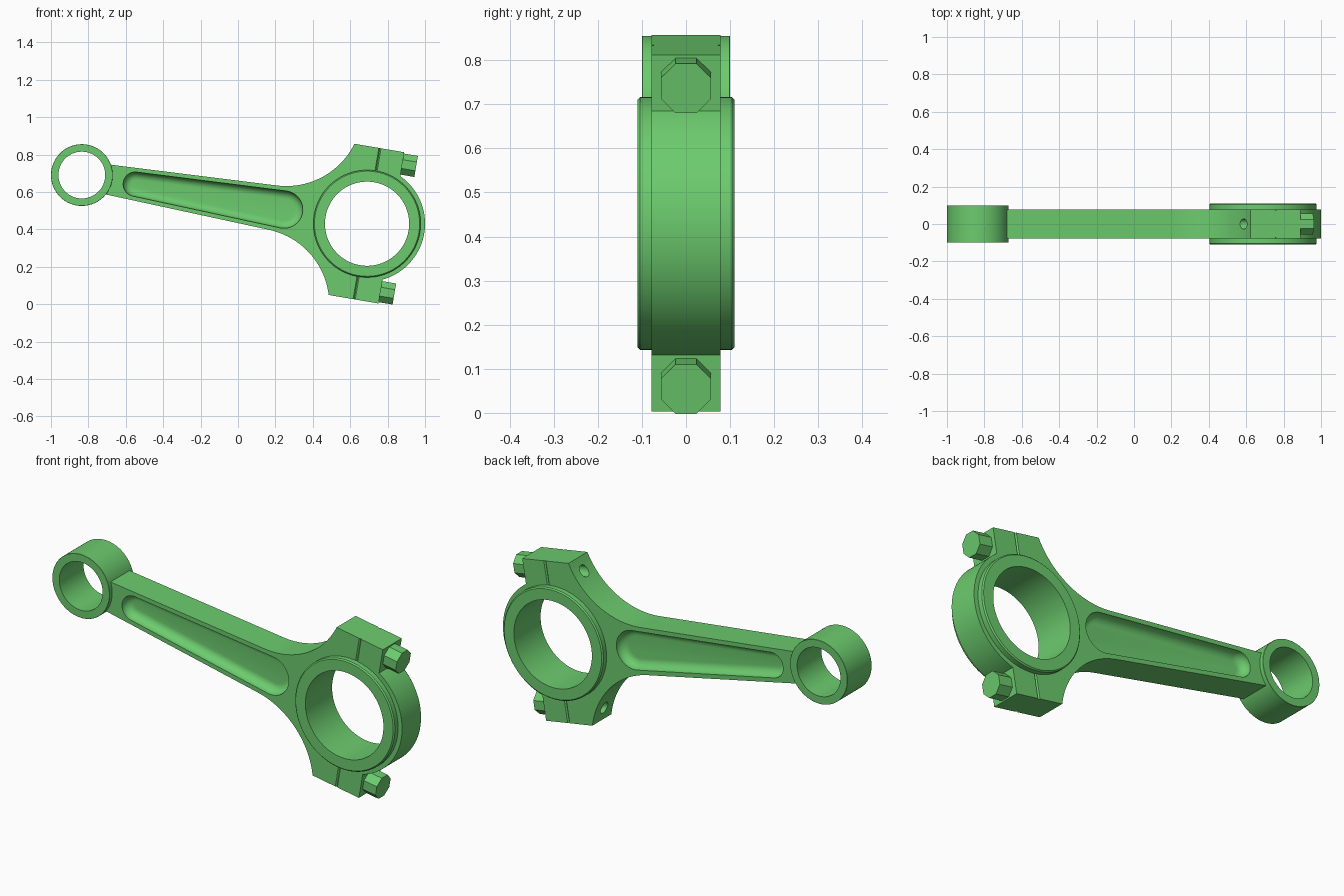
import bpy, bmesh, math
from mathutils import Matrix
from math import sin, cos, pi, radians

cube = bpy.data.objects.get("Cube")
if cube:
    bpy.data.objects.remove(cube, do_unlink=True)

# Rod frame: x runs along the rod, z across it, origin at the big bore centre
PLACE = Matrix.Translation((0.69, 0, 0.43)) @ Matrix.Rotation(radians(9.68), 4, 'Y')
LENGTH = 1.547          # distance between bore centres
HALF = 0.078            # half thickness of the rod body
BOLT_Z = 0.346          # bolt distance from the rod axis

green = bpy.data.materials.new("green")
green.use_nodes = True
COLOUR = (0.15, 0.60, 0.155, 1)
green.diffuse_color = COLOUR
green.node_tree.nodes["Principled BSDF"].inputs["Base Color"].default_value = COLOUR


def loft(name, rings, closed=False):
    """Skin a list of equal point rings; cap the ends or join them up."""
    bm = bmesh.new()
    vs = [[bm.verts.new(p) for p in ring] for ring in rings]
    n = len(vs[0])
    pairs = list(zip(vs, vs[1:])) + ([(vs[-1], vs[0])] if closed else [])
    for a, b in pairs:
        for i in range(n):
            j = (i + 1) % n
            bm.faces.new((a[i], a[j], b[j], b[i]))
    if not closed:
        bm.faces.new(vs[0])
        bm.faces.new(vs[-1])
    bmesh.ops.recalc_face_normals(bm, faces=bm.faces)
    mesh = bpy.data.meshes.new(name)
    bm.to_mesh(mesh)
    bm.free()
    mesh.materials.append(green)
    ob = bpy.data.objects.new(name, mesh)
    bpy.context.collection.objects.link(ob)
    ob.matrix_world = PLACE
    return ob


def activate(ob):
    bpy.ops.object.select_all(action='DESELECT')
    ob.select_set(True)
    bpy.context.view_layer.objects.active = ob


def smooth(ob, angle=30):
    activate(ob)
    bpy.ops.object.shade_smooth_by_angle(angle=radians(angle))


def prism_y(name, outline, half):
    return loft(name, [[(x, y, z) for x, z in outline] for y in (-half, half)])


def prism_x(name, radius, sides, x0, x1, z, turn=0.0):
    pts = [(radius * cos(turn + 2 * pi * i / sides), z + radius * sin(turn + 2 * pi * i / sides))
           for i in range(sides)]
    return loft(name, [[(x, y, zz) for y, zz in pts] for x in (x0, x1)])


def arc(cx, cz, r, a0, a1, n):
    return [(cx + r * cos(a0 + (a1 - a0) * i / n), cz + r * sin(a0 + (a1 - a0) * i / n))
            for i in range(n + 1)]


def tube(name, cx, outer, inner, half, bevel, segs=96):
    profile = [(inner, -half), (outer - bevel, -half), (outer, -half + bevel),
               (outer, half - bevel), (outer - bevel, half), (inner, half)]
    rings = [[(cx + r * cos(2 * pi * i / segs), y, r * sin(2 * pi * i / segs)) for r, y in profile]
             for i in range(segs)]
    ob = loft(name, rings, closed=True)
    smooth(ob)
    return ob


# Rod body outline: tapered shank, fillet, bolt lug and round cap, mirrored
cap_angle = math.acos(0.132 / 0.31)
upper = [(-1.42, 0.080)]
upper += arc(-0.528, 0.527, 0.407, radians(-87.4), radians(-16.7), 24)
upper += [(0.132, 0.41)] + arc(0, 0, 0.31, cap_angle, 0, 24)
outline = upper + [(x, -z) for x, z in reversed(upper[:-1])]
body = prism_y("rod_body", outline, HALF)

# Cutters: bore, pockets, bolt holes and joint grooves
cutters = [prism_y("bore_cutter", arc(0, 0, 0.25, 0, 2 * pi * 63 / 64, 63), 0.3)]


def pocket_outline(offset):
    x1, r1, x2, r2 = -1.257, 0.065, -0.450, 0.100
    lean = pi / 2 + math.asin((r2 - r1) / (x2 - x1))
    return (arc(x2, 0, r2 - offset, -lean, lean, 24)
            + arc(x1, 0, r1 - offset, lean, 2 * pi - lean, 24))


FILLET = 0.042
layers = [(0, -0.03)]
layers += [(FILLET * (1 - cos(a)), 0.004 + FILLET * sin(a))
           for a in [i * pi / 16 for i in range(9)]]
for side in (-1, 1):
    cutters.append(loft("pocket_cutter", [
        [(x, side * (HALF - depth), z) for x, z in pocket_outline(off)] for off, depth in layers]))
    cutters.append(prism_x("hole_cutter", 0.028, 24, -0.32, 0.09, side * BOLT_Z))
    for face in (-1, 1):
        g = 0.006
        diamond = [(-g, 0), (0, -g), (g, 0), (0, g)]
        cutters.append(loft("groove_cutter", [
            [(x, face * HALF + y, side * z) for x, y in diamond] for z in (0.27, 0.45)]))

for cutter in cutters:
    cutter.hide_render = True
    activate(body)
    mod = body.modifiers.new("cut", 'BOOLEAN')
    mod.operation = 'DIFFERENCE'
    mod.solver = 'EXACT'
    mod.object = cutter
    bpy.ops.object.modifier_apply(modifier=mod.name)
    bpy.data.objects.remove(cutter, do_unlink=True)
smooth(body)

# Bearing rings
tube("big_end_ring", 0, 0.287, 0.225, 0.11, 0.006)
tube("small_end_ring", -LENGTH, 0.165, 0.125, 0.10, 0.001)

# Eight-sided bolt heads on the cap side
for side, label in ((1, "upper"), (-1, "lower")):
    prism_x(label + "_bolt_head", 0.057 / cos(pi / 8), 8, 0.125, 0.207, side * BOLT_Z, pi / 8)
